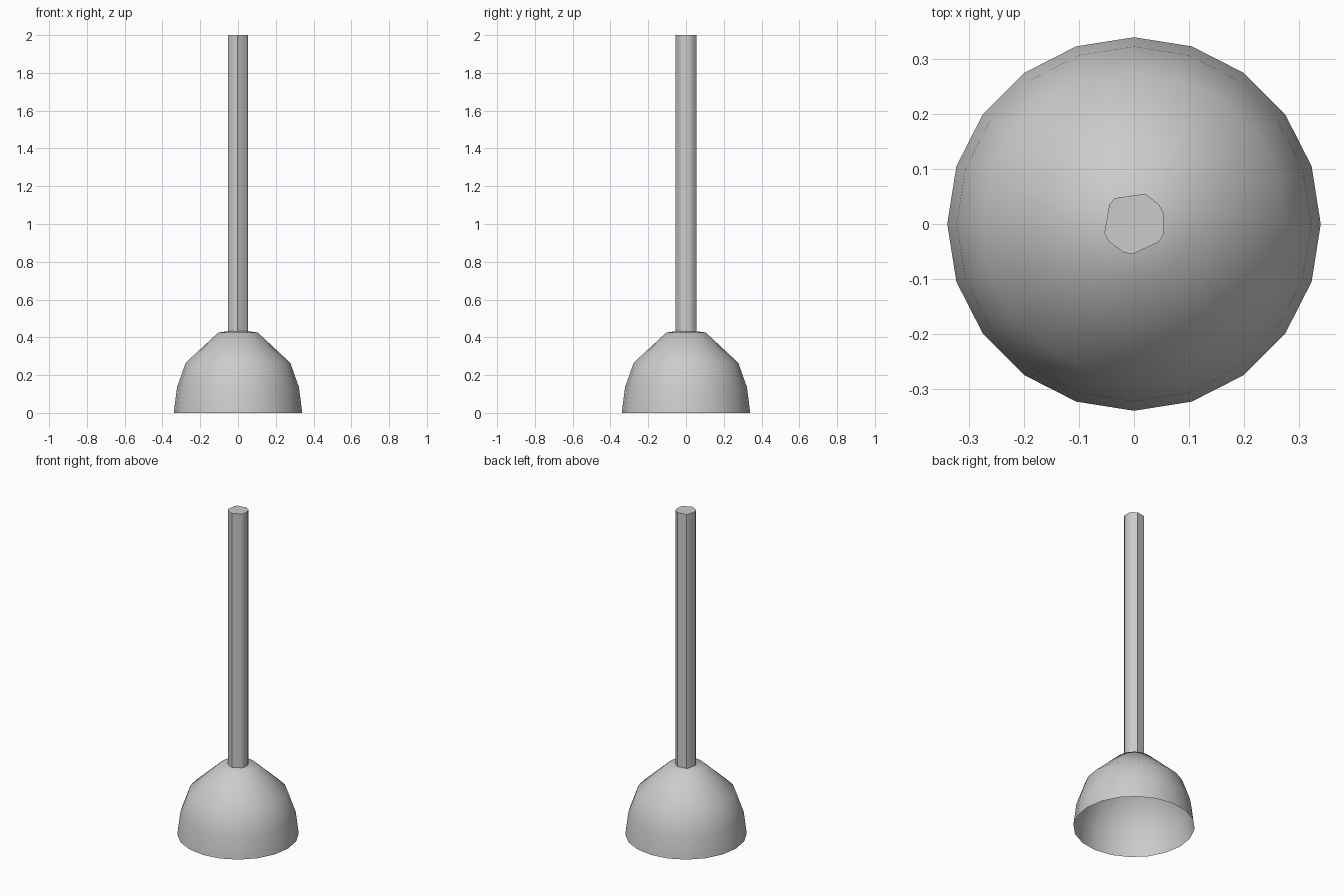
import bpy, bmesh, math
from mathutils import Vector

default = bpy.data.objects.get("Cube")
if default:
    bpy.data.objects.remove(default, do_unlink=True)

GREY = (0.6, 0.6, 0.6, 1)
grey = bpy.data.materials.new("plain grey")
grey.use_nodes = True
grey.diffuse_color = GREY
grey.node_tree.nodes["Principled BSDF"].inputs["Base Color"].default_value = GREY


def add_part(name, bm, smooth_angle):
    mesh = bpy.data.meshes.new(name)
    bm.to_mesh(mesh)
    bm.free()
    mesh.materials.append(grey)
    part = bpy.data.objects.new(name, mesh)
    bpy.context.collection.objects.link(part)
    bpy.ops.object.select_all(action='DESELECT')
    part.select_set(True)
    bpy.context.view_layer.objects.active = part
    bpy.ops.object.shade_smooth_by_angle(angle=math.radians(smooth_angle))
    return part


# Rubber cup: a thin open dome turned from a side profile
profile = [(0.34, 0), (0.323, 0.135), (0.277, 0.265), (0.105, 0.425), (0, 0.44)]
bm = bmesh.new()
points = [bm.verts.new((r, 0, z)) for r, z in profile]
edges = [bm.edges.new(pair) for pair in zip(points, points[1:])]
bmesh.ops.spin(bm, geom=points + edges, cent=(0, 0, 0), axis=(0, 0, 1),
               angle=math.tau, steps=20, use_duplicate=False)
bmesh.ops.remove_doubles(bm, verts=bm.verts, dist=0.0005)
bm.normal_update()
inward = [f for f in bm.faces if f.normal.dot(f.calc_center_median()) < 0]
bmesh.ops.reverse_faces(bm, faces=inward)
add_part("cup", bm, 60)

# Handle: a tall rod with a slightly uneven cross-section
section = [(-0.035, 0.047), (-0.045, 0.035), (-0.054, -0.017), (-0.045, -0.033),
           (-0.018, -0.052), (-0.003, -0.055), (0.045, -0.033), (0.054, -0.018),
           (0.054, 0.02), (0.045, 0.036), (0.02, 0.055)]
bm = bmesh.new()
base = bm.faces.new([bm.verts.new((x, y, 0.432)) for x, y in section])
raised = bmesh.ops.extrude_face_region(bm, geom=[base], use_keep_orig=True)
top = [v for v in raised["geom"] if isinstance(v, bmesh.types.BMVert)]
bmesh.ops.translate(bm, verts=top, vec=Vector((0, 0, 2 - 0.432)))
bmesh.ops.recalc_face_normals(bm, faces=bm.faces)
add_part("handle", bm, 35)
